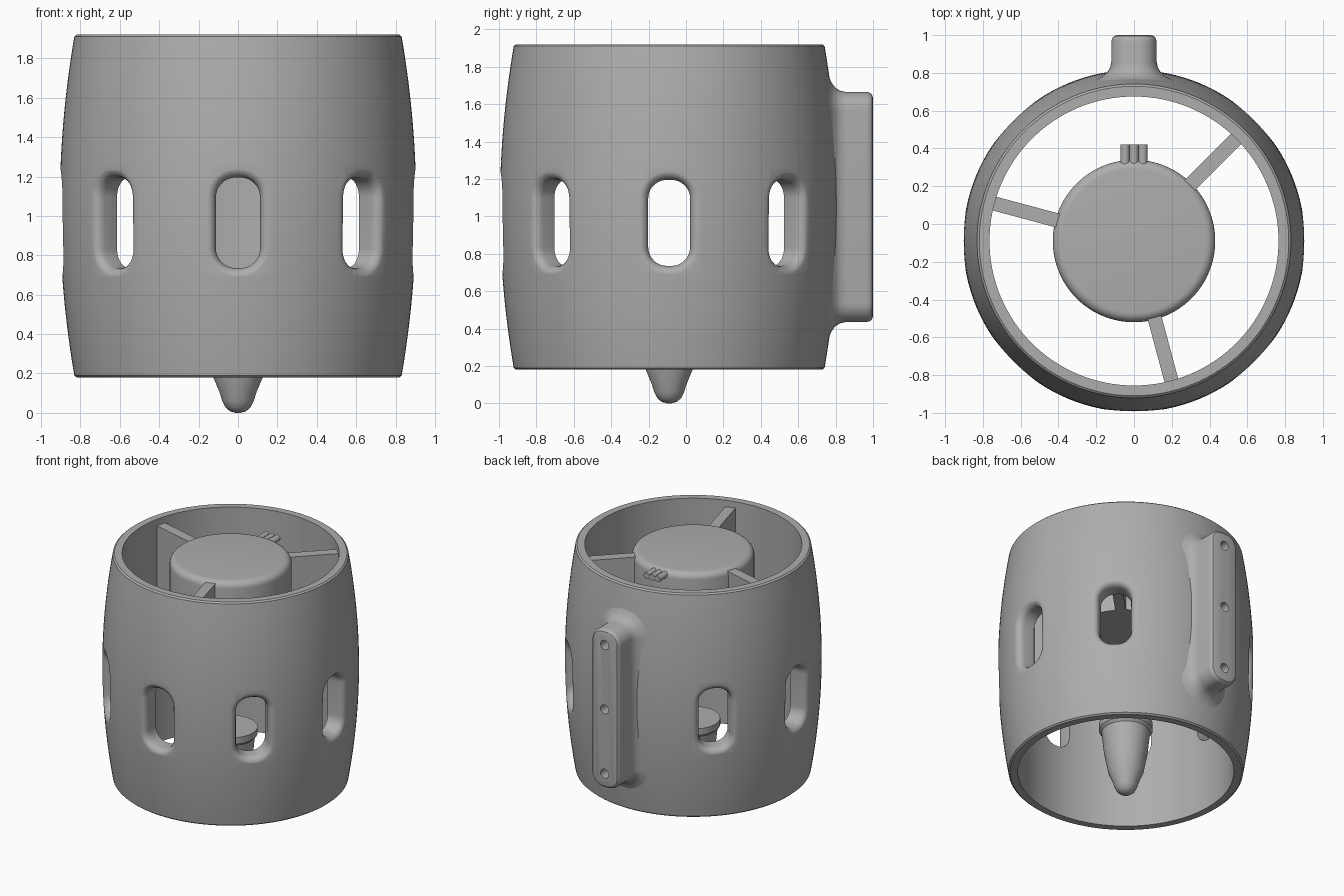
import bpy, bmesh, math
from mathutils import Matrix, Vector

if "Cube" in bpy.data.objects:
    bpy.data.objects.remove(bpy.data.objects["Cube"])

CY = -0.09                      # y of the duct axis
BOTTOM, TOP, MID = 0.18, 1.92, 1.05
BORE = 0.765

grey = bpy.data.materials.new("matte grey")
grey.use_nodes = True
grey.diffuse_color = (0.42, 0.42, 0.42, 1)
grey.node_tree.nodes["Principled BSDF"].inputs["Base Color"].default_value = grey.diffuse_color


def outer_radius(z):
    return 0.905 - 0.1 * (z - MID) ** 2


def add_object(name, bm):
    bmesh.ops.recalc_face_normals(bm, faces=bm.faces)
    mesh = bpy.data.meshes.new(name)
    bm.to_mesh(mesh)
    bm.free()
    obj = bpy.data.objects.new(name, mesh)
    bpy.context.collection.objects.link(obj)
    mesh.materials.append(grey)
    return obj


def smooth(obj):
    bpy.ops.object.select_all(action='DESELECT')
    obj.select_set(True)
    bpy.context.view_layer.objects.active = obj
    bpy.ops.object.shade_smooth_by_angle(angle=math.radians(32))


def skin(bm, rings, closed=False):
    """Bridge successive vertex rings; cap the ends unless closed."""
    pairs = list(zip(rings, rings[1:]))
    if closed:
        pairs.append((rings[-1], rings[0]))
    else:
        bm.faces.new(rings[0])
        bm.faces.new(rings[-1])
    for a, b in pairs:
        for i in range(len(a)):
            j = (i + 1) % len(a)
            bm.faces.new((a[i], a[j], b[j], b[i]))


def revolve(name, profile, sides=96, closed=False):
    bm = bmesh.new()
    turns = [2 * math.pi * i / sides for i in range(sides)]
    rings = [[bm.verts.new((r * math.cos(t), CY + r * math.sin(t), z)) for t in turns]
             for r, z in profile]
    skin(bm, rings, closed)
    return add_object(name, bm)


def hugging_loft(name, levels, half_w, half_z, corner, mid_z, angle):
    """Rounded rectangle lofted outward; levels are (growth, height, follows shell)."""
    bm = bmesh.new()
    turn = Matrix.Rotation(angle, 3, 'Z')
    rings = []
    for grow, height, follows in levels:
        ring = []
        for i in range(40):
            quarter = i // 10
            a = math.radians(quarter * 90 + (i % 10) * 10)
            sx = 1 if quarter in (0, 3) else -1
            sz = 1 if quarter < 2 else -1
            r = corner + grow
            x = sx * (half_w - corner) + r * math.cos(a)
            z = mid_z + sz * (half_z - corner) + r * math.sin(a)
            depth = height
            if follows:
                depth += math.sqrt(outer_radius(z) ** 2 - x * x)
            p = turn @ Vector((x, depth, z))
            ring.append(bm.verts.new((p.x, p.y + CY, p.z)))
        rings.append(ring)
    skin(bm, rings)
    return add_object(name, bm)


def cut(obj, cutters):
    bpy.context.view_layer.objects.active = obj
    for c in cutters:
        mod = obj.modifiers.new("cut", 'BOOLEAN')
        mod.operation = 'DIFFERENCE'
        mod.solver = 'EXACT'
        mod.object = c
        bpy.ops.object.modifier_apply(modifier=mod.name)
    for c in cutters:
        bpy.data.objects.remove(c)


def cylinder_y(name, radius, x, y0, y1, z):
    bm = bmesh.new()
    place = Matrix.Translation((x, (y0 + y1) / 2, z)) @ Matrix.Rotation(math.pi / 2, 4, 'X')
    bmesh.ops.create_cone(bm, cap_ends=True, segments=24, radius1=radius, radius2=radius,
                          depth=abs(y1 - y0), matrix=place)
    return add_object(name, bm)


# Barrel-shaped duct with a straight bore
steps = 24
heights = [BOTTOM + 0.01 + (TOP - BOTTOM - 0.02) * i / steps for i in range(steps + 1)]
wall = [(outer_radius(z), z) for z in heights]
edge = outer_radius(TOP) - 0.01
profile = ([(BORE, BOTTOM), (edge, BOTTOM)] + wall + [(edge, TOP), (BORE, TOP)])
duct = revolve("duct_shell", profile, 128, closed=True)

# Seven rounded slots with softened outer rims, none behind the mount
slot_levels = [(0, -0.3, True), (0, -0.05, True), (0.006, -0.028, True),
               (0.018, -0.011, True), (0.034, -0.002, True), (0.05, 0.002, True),
               (0.06, 0.05, True)]
cut(duct, [hugging_loft("slot_cutter", slot_levels, 0.112, 0.23, 0.1, 0.965,
                        math.radians(45 * k)) for k in range(1, 8)])
smooth(duct)

# Mounting rail, flared into the shell, with three screw holes
face = 1.0 - CY
rail_levels = [(0.085, -0.05, True), (0.085, -0.002, True), (0.05, 0.007, True),
               (0.022, 0.025, True), (0.006, 0.05, True), (0, 0.08, True),
               (0, face - 0.035, False), (-0.004, face - 0.018, False),
               (-0.015, face - 0.005, False), (-0.032, face, False)]
rail = hugging_loft("mounting_rail", rail_levels, 0.12, 0.615, 0.1, MID, 0)
cut(rail, [cylinder_y("hole_cutter", 0.035, 0, 0.86, 1.1, MID + k * 0.5) for k in (-1, 0, 1)])
smooth(rail)

# Motor can with a rounded top rim
rim = [(0.38 + 0.05 * math.cos(a), 1.84 + 0.05 * math.sin(a))
       for a in [math.pi / 2 * i / 6 for i in range(7)]]
smooth(revolve("motor_body", [(0.43, 1.26)] + rim))

# Three radial struts
for n, degrees in enumerate((45, 165, 285)):
    bm = bmesh.new()
    place = (Matrix.Translation((0, CY, 0)) @ Matrix.Rotation(math.radians(degrees), 4, 'Z')
             @ Matrix.Translation((0.59, 0, 1.565)) @ Matrix.Diagonal((0.38, 0.075, 0.61, 1)))
    bmesh.ops.create_cube(bm, size=1, matrix=place)
    add_object(f"strut_{n + 1}", bm)

# Three motor leads
for k in (-1, 0, 1):
    smooth(cylinder_y(f"motor_lead_{k + 2}", 0.024, k * 0.047, 0.25, 0.42, 1.855))

# Tail cone with a lipped flat top
smooth(revolve("tail_cone", [(0.012, 0), (0.04, 0.008), (0.064, 0.028), (0.08, 0.06),
                             (0.092, 0.1), (0.125, 0.18), (0.155, 0.34), (0.172, 0.5),
                             (0.19, 0.52), (0.19, 0.57)], 64))
